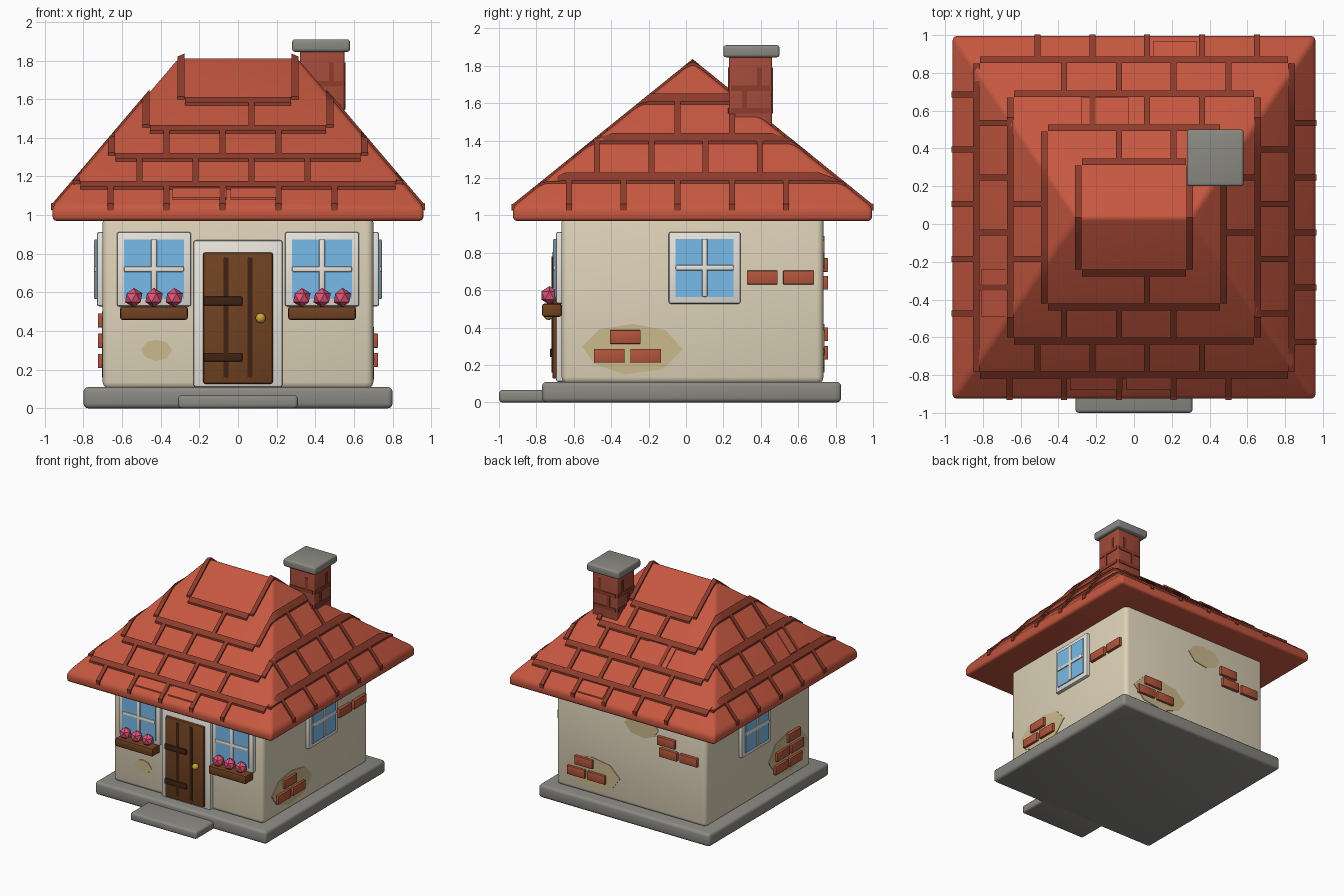
import bpy, bmesh, math
from mathutils import Vector, Matrix

if "Cube" in bpy.data.objects:
    bpy.data.objects.remove(bpy.data.objects["Cube"])

CY = 0.035                      # house centre in y
HALF = 0.70                     # wall half width


def mat(name, r, g, b):
    m = bpy.data.materials.new(name)
    m.diffuse_color = [(c / 255) ** 2.2 for c in (r, g, b)] + [1]
    m.use_nodes = True
    m.node_tree.nodes["Principled BSDF"].inputs["Base Color"].default_value = m.diffuse_color
    return m


ROOF = mat("roof_red", 197, 88, 66)
LINE = mat("tile_line", 140, 62, 48)
BRICK = mat("brick", 178, 86, 62)
CHIM = mat("chimney_brick", 160, 76, 60)
WALL = mat("plaster", 222, 210, 184)
PATCH = mat("worn_plaster", 203, 184, 140)
STONE = mat("stone", 138, 136, 130)
WHITE = mat("trim_white", 232, 228, 220)
GLASS = mat("glass_blue", 120, 185, 232)
WOOD = mat("wood", 112, 68, 38)
DARK = mat("dark_wood", 66, 40, 26)
GOLD = mat("brass", 205, 165, 60)
PINK = mat("flower_pink", 222, 84, 120)


def finish(bm, name, m):
    bmesh.ops.recalc_face_normals(bm, faces=bm.faces[:])
    me = bpy.data.meshes.new(name)
    bm.to_mesh(me)
    bm.free()
    me.materials.append(m)
    ob = bpy.data.objects.new(name, me)
    bpy.context.collection.objects.link(ob)
    return ob


def box(name, lo, hi, m, bevel=0.0, seg=3):
    lo, hi = Vector(lo), Vector(hi)
    bm = bmesh.new()
    bmesh.ops.create_cube(bm, size=1)
    for v in bm.verts:
        v.co = (lo + hi) / 2 + v.co * (hi - lo)
    if bevel:
        bmesh.ops.bevel(bm, geom=bm.edges[:], offset=bevel, segments=seg, profile=0.5, affect='EDGES')
    return finish(bm, name, m)


def on_wall(side, u, d, z):
    """Point at u along a wall, d outward from it, height z."""
    return {"front": (u, CY - HALF - d, z), "back": (u, CY + HALF + d, z),
            "right": (HALF + d, u, z), "left": (-HALF - d, u, z)}[side]


def wall_box(name, side, u, z, w, h, d0, d1, m, bevel=0.0):
    a, b = on_wall(side, u - w / 2, d0, z - h / 2), on_wall(side, u + w / 2, d1, z + h / 2)
    return box(name, [min(p) for p in zip(a, b)], [max(p) for p in zip(a, b)], m, bevel, 2)


def wall_patch(side, u, z, ru, rz):
    bm = bmesh.new()
    shape = [(1, 0), (.65, .75), (0, 1), (-.65, .8), (-1, .1), (-.75, -.6), (-.15, -1), (.6, -.8)]
    f = bm.faces.new([bm.verts.new(on_wall(side, u + a * ru, 0.005, z + b * rz)) for a, b in shape])
    ext = bmesh.ops.extrude_face_region(bm, geom=[f])
    shift = Vector(on_wall(side, 0, -0.02, 0)) - Vector(on_wall(side, 0, 0, 0))
    bmesh.ops.translate(bm, verts=[v for v in ext["geom"] if isinstance(v, bmesh.types.BMVert)], vec=shift)
    finish(bm, "worn_patch_" + side, PATCH)


# Stone base, step and walls
box("base", (-.8, -.77, 0), (.8, .83, .11), STONE, .025)
box("step", (-.31, -1, 0), (.31, -.6, .067), STONE, .018)
box("walls", (-HALF, CY - HALF, .10), (HALF, CY + HALF, 1.0), WALL, .035)

# Hipped roof
EAVE, RIDGE, R, RX = 1.045, 1.82, .96, .30
bm = bmesh.new()
corners = [(-R, -R), (R, -R), (R, R), (-R, R)]
low = [bm.verts.new((x, y + CY, .97)) for x, y in corners]
mid = [bm.verts.new((x, y + CY, EAVE)) for x, y in corners]
a, b = bm.verts.new((-RX, CY, RIDGE)), bm.verts.new((RX, CY, RIDGE))
bm.faces.new(low)
for i in range(4):
    j = (i + 1) % 4
    bm.faces.new((low[i], low[j], mid[j], mid[i]))
for f in ((mid[0], mid[1], b, a), (mid[1], mid[2], b), (mid[2], mid[3], a, b), (mid[3], mid[0], a)):
    bm.faces.new(f)
bmesh.ops.bevel(bm, geom=bm.edges[:], offset=.022, segments=3, profile=0.5, affect='EDGES')
finish(bm, "roof", ROOF)


def roof_z(x, y):
    t = max(abs(y - CY) / R, (abs(x) - RX) / (R - RX), 0)
    return RIDGE - (RIDGE - EAVE) * min(t, 1.0)


def drape(bm, x0, x1, y0, y1, h):
    """Thin strip that follows the roof surface."""
    n, along_x = 12, x1 - x0 > y1 - y0
    rings = []
    for i in range(n + 1):
        t = i / n
        if along_x:
            x = x0 + (x1 - x0) * t
            pts = [(x, y0), (x, y1)]
        else:
            y = y0 + (y1 - y0) * t
            pts = [(x0, y), (x1, y)]
        (p, q) = pts
        rings.append([bm.verts.new((*c, roof_z(*c) + o)) for c, o in ((p, h), (q, h), (q, -.02), (p, -.02))])
    for r, s in zip(rings, rings[1:]):
        for k in range(4):
            bm.faces.new((r[k], r[(k + 1) % 4], s[(k + 1) % 4], s[k]))
    bm.faces.new(rings[0])
    bm.faces.new(rings[-1])


# Tile courses: four rows on each of the four slopes, with staggered dividers
bm = bmesh.new()
for s, side in enumerate(("front", "right", "back", "left")):
    sign = -1 if side in ("front", "left") else 1

    def strip(u0, u1, d0, d1):
        d = sorted((sign * d0, sign * d1))
        if side in ("front", "back"):
            drape(bm, u0, u1, d[0] + CY, d[1] + CY, .016)
        else:
            drape(bm, d[0], d[1], u0 + CY, u1 + CY, .016)

    for k in range(4):
        d = .835 - .18 * k
        strip(-d + .02, d - .02, d - .018, d + .018)
        off = (-.08, .07)[(k + s // 2) % 2]
        for i in range(-3, 4):
            u = off + .29 * i
            reach = d if side in ("front", "back") else (d + .09 - RX) / (R - RX) * R
            if abs(u) < min(reach, d) - .08:
                strip(u - .016, u + .016, d + .018, min(d + .162, .967))
finish(bm, "roof_tile_lines", LINE)

# A few raised tiles
bm = bmesh.new()
for r in ((-.34, -.06, -.88, -.81), (-.04, .21, -.88, -.81), (-.28, -.03, .53, .67),
          (.1, .33, .89, .97), (-.81, -.68, -.49, -.24)):
    drape(bm, *r, .010)
finish(bm, "raised_tiles", ROOF)

# Chimney with mortar bands and cap
box("chimney", (.32, .23, 1.3), (.55, .46, 1.86), CHIM, .01)
box("chimney_cap", (.28, .20, 1.845), (.58, .50, 1.91), STONE, .015)
for z in (1.56, 1.68):
    box("chimney_band", (.33, .224, z - .014), (.54, .466, z + .014), LINE)
    box("chimney_band", (.314, .24, z - .014), (.556, .45, z + .014), LINE)
for o, z in ((.07, 1.62), (.15, 1.74)):
    box("chimney_joint", (.32 + o, .224, z - .05), (.345 + o, .466, z + .05), LINE)
    box("chimney_joint", (.314, .23 + o, z - .05), (.556, .255 + o, z + .05), LINE)


# Windows
def window(side, u, z=.72):
    wall_box("window_frame", side, u, z, .385, .385, -.02, .03, WHITE, .012)
    wall_box("window_glass", side, u, z, .31, .31, 0, .037, GLASS)
    wall_box("window_bar_vertical", side, u, z, .03, .31, .01, .045, WHITE, .008)
    wall_box("window_bar_horizontal", side, u, z, .31, .03, .01, .045, WHITE, .008)


for side, u in (("front", -.435), ("front", .435), ("right", .10), ("left", .10)):
    window(side, u)

# Flower boxes
for u in (-.435, .435):
    wall_box("flower_box", "front", u, .493, .35, .07, 0, .105, WOOD, .012)
    for k in (-1, 0, 1):
        bm = bmesh.new()
        bmesh.ops.create_icosphere(bm, subdivisions=1, radius=.05,
                                   matrix=Matrix.Translation((u + .105 * k, -.73, .572)))
        finish(bm, "flower", PINK)

# Door
wall_box("door_frame", "front", 0, .49, .46, .76, -.02, .03, WHITE, .012)
wall_box("door", "front", 0, .467, .36, .68, 0, .05, WOOD, .01)
for u in (-.062, .062):
    wall_box("door_groove", "front", u, .47, .024, .62, .03, .054, DARK)
for z in (.265, .555):
    wall_box("door_hinge", "front", -.078, z, .20, .045, .03, .062, DARK, .004)
bm = bmesh.new()
bmesh.ops.create_uvsphere(bm, u_segments=16, v_segments=10, radius=.026,
                          matrix=Matrix.Translation((.117, -.735, .467)))
finish(bm, "door_knob", GOLD)

# Worn plaster patches and exposed bricks
for p in (("front", -.42, .30, .08, .055), ("right", -.285, .285, .27, .135), ("left", -.36, .33, .26, .17),
          ("back", .36, .29, .26, .13), ("back", -.1, .80, .16, .09)):
    wall_patch(*p)
BRICKS = {"right": ((-.325, .35), (-.41, .25), (-.215, .25), (.408, .668), (.602, .668)),
          "left": ((-.25, .245), (-.44, .245), (-.27, .35), (-.46, .35), (-.42, .455)),
          "back": ((.43, .365), (.5, .265), (.31, .265), (-.34, .735), (-.36, .64), (-.55, .64))}
for side, spots in BRICKS.items():
    for u, z in spots:
        wall_box("brick_" + side, side, u, z, .165, .073, -.01, .025, BRICK, .004)

# Smooth shading with sharp edges kept
bpy.ops.object.select_all(action='SELECT')
bpy.context.view_layer.objects.active = bpy.data.objects["walls"]
bpy.ops.object.shade_smooth_by_angle(angle=math.radians(32))
